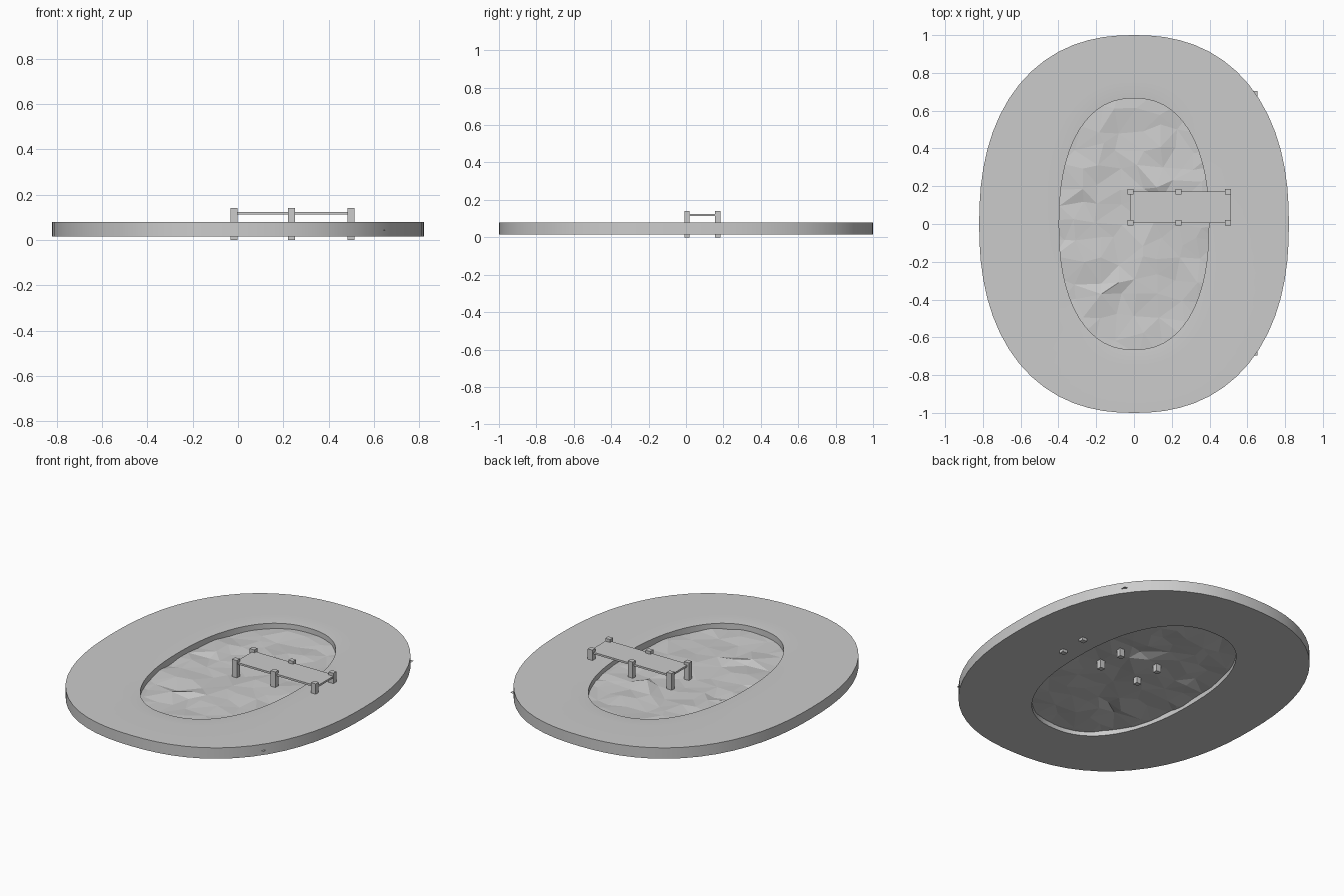
import bpy, bmesh, math, random

if "Cube" in bpy.data.objects:
    bpy.data.objects.remove(bpy.data.objects["Cube"])

random.seed(4)


def make_object(name, bm):
    bmesh.ops.recalc_face_normals(bm, faces=bm.faces[:])
    mesh = bpy.data.meshes.new(name)
    bm.to_mesh(mesh)
    bm.free()
    ob = bpy.data.objects.new(name, mesh)
    bpy.context.collection.objects.link(ob)
    return ob


def box(name, x0, x1, y0, y1, z0, z1):
    bm = bmesh.new()
    bmesh.ops.create_cube(bm, size=1)
    for v in bm.verts:
        v.co.x = x0 + (v.co.x + 0.5) * (x1 - x0)
        v.co.y = y0 + (v.co.y + 0.5) * (y1 - y0)
        v.co.z = z0 + (v.co.z + 0.5) * (z1 - z0)
    return make_object(name, bm)


def oval(bm, rx, ry, z, n=64, power=2.3):
    # slightly squared ellipse
    loop = []
    for i in range(n):
        a = 2 * math.pi * i / n
        c, s = math.cos(a), math.sin(a)
        r = (abs(c) ** power + abs(s) ** power) ** (-1 / power)
        loop.append(bm.verts.new((rx * r * c, ry * r * s, z)))
    return loop


# Shore: flat oval ring, dipping very slightly toward the pool
bm = bmesh.new()
profile = [(0.82, 1.0, 0.016), (0.82, 1.0, 0.08), (0.50, 0.755, 0.08),
           (0.44, 0.70, 0.079), (0.396, 0.665, 0.076), (0.396, 0.665, 0.016)]
loops = [oval(bm, *p) for p in profile]
for k, a in enumerate(loops):
    b = loops[(k + 1) % len(loops)]
    for i in range(len(a)):
        j = (i + 1) % len(a)
        bm.faces.new((a[i], a[j], b[j], b[i]))
shore = make_object("shore", bm)
bpy.context.view_layer.objects.active = shore
shore.select_set(True)
bpy.ops.object.shade_smooth_by_angle(angle=math.radians(30))
shore.select_set(False)

# Water: rippled low-poly sheet whose right corners poke out of the shore
bm = bmesh.new()
bmesh.ops.create_grid(bm, x_segments=12, y_segments=14, size=1)
for v in bm.verts:
    inner = abs(v.co.x) < 0.99 and abs(v.co.y) < 0.99
    v.co.x = 0.025 + v.co.x * 0.63
    v.co.y = 0.005 + v.co.y * 0.70
    v.co.z = 0.043
    if inner:
        v.co.x += random.uniform(-0.03, 0.03)
        v.co.y += random.uniform(-0.03, 0.03)
        v.co.z += random.uniform(-0.009, 0.009)
# one sharper ripple behind the dock
crest = min(bm.verts, key=lambda v: (v.co.x - 0.1) ** 2 + (v.co.y - 0.24) ** 2)
crest.co.z = 0.068
bmesh.ops.triangulate(bm, faces=bm.faces[:])
water = make_object("water", bm)
if water.data.polygons[0].normal.z < 0:
    water.data.flip_normals()

# Dock deck
box("dock_deck", -0.02, 0.513, 0.004, 0.172, 0.113, 0.124)

# Dock posts in two rows of three
for row, y in (("front", 0.006), ("back", 0.17)):
    for col, x in (("outer", -0.018), ("middle", 0.235), ("shore", 0.498)):
        box(f"dock_post_{row}_{col}", x - 0.0155, x + 0.0155,
            y - 0.014, y + 0.014, 0.0, 0.141)
